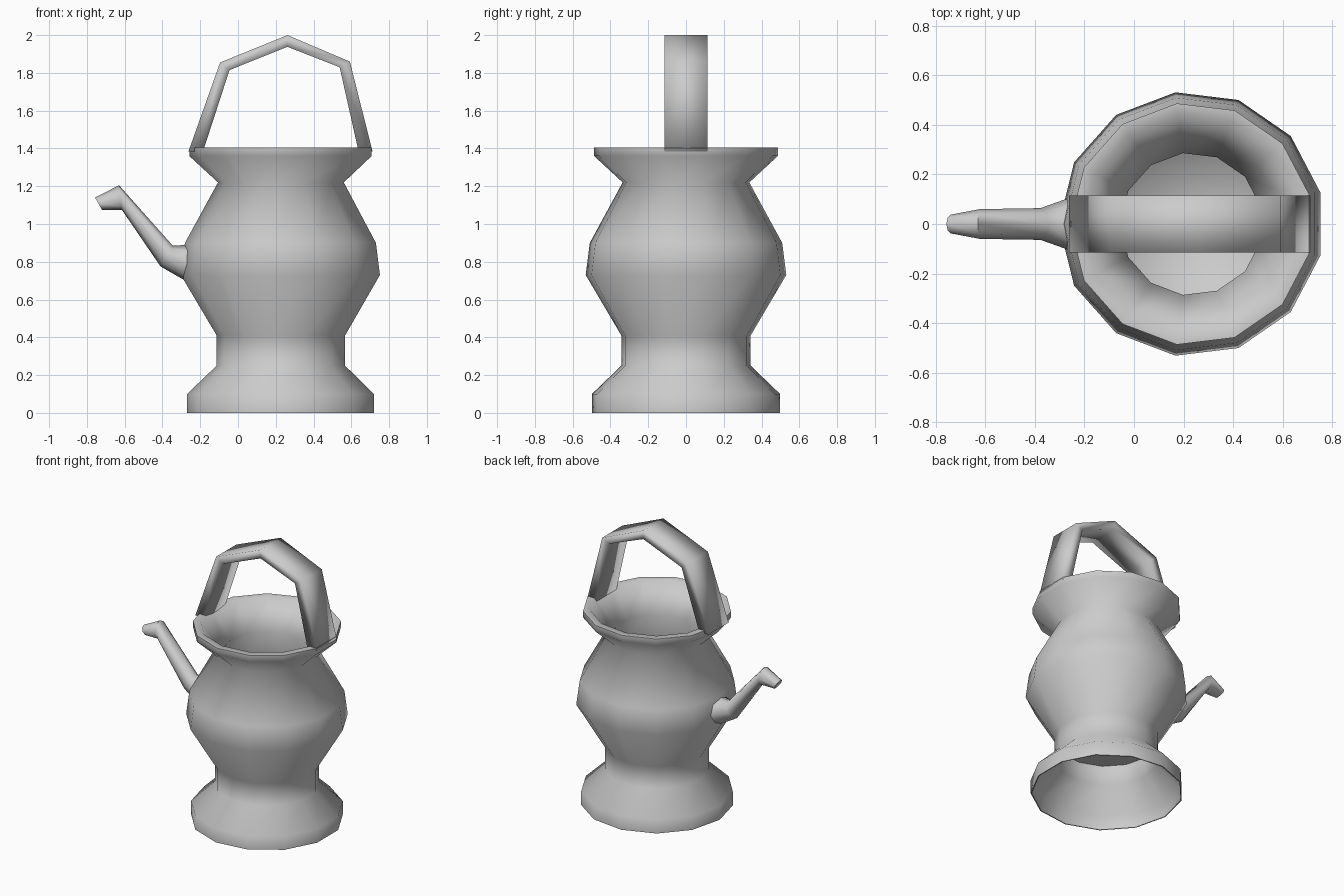
import bpy, bmesh, math
from mathutils import Vector

cube = bpy.data.objects.get("Cube")
if cube:
    bpy.data.objects.remove(cube, do_unlink=True)

grey = bpy.data.materials.new("plain_grey")
grey.use_nodes = True
COLOUR = (0.6, 0.6, 0.6, 1)
grey.diffuse_color = COLOUR
grey.node_tree.nodes["Principled BSDF"].inputs["Base Color"].default_value = COLOUR

CENTRE_X = 0.232
SIDES = 13


def finish(bm, name, angle):
    """Turn a bmesh into a smooth shaded grey object."""
    bmesh.ops.remove_doubles(bm, verts=bm.verts, dist=0.0005)
    bmesh.ops.recalc_face_normals(bm, faces=bm.faces)
    mesh = bpy.data.meshes.new(name)
    bm.to_mesh(mesh)
    bm.free()
    mesh.materials.append(grey)
    obj = bpy.data.objects.new(name, mesh)
    bpy.context.collection.objects.link(obj)
    bpy.ops.object.select_all(action='DESELECT')
    obj.select_set(True)
    bpy.context.view_layer.objects.active = obj
    bpy.ops.object.shade_smooth_by_angle(angle=math.radians(angle))
    return obj


def bridge(bm, rings):
    """Skin consecutive rings of equal length with quads."""
    for a, b in zip(rings, rings[1:]):
        n = len(a)
        for i in range(n):
            j = (i + 1) % n
            bm.faces.new((a[i], a[j], b[j], b[i]))


# Pot: thick-walled lathe, hollow foot below and raised floor inside
profile = [
    (0.335, 0.39), (0.335, 0.25), (0.49, 0.10), (0.495, 0),           # hollow foot
    (0.502, 0), (0.502, 0.10), (0.345, 0.25), (0.345, 0.41),          # foot and stem
    (0.535, 0.73), (0.513, 0.90), (0.338, 1.22), (0.49, 1.36),        # belly and neck
    (0.49, 1.405), (0.44, 1.405), (0.288, 1.22),                      # rim and funnel
    (0.46, 0.89), (0.48, 0.74), (0.29, 0.42),                         # inner wall
]
bm = bmesh.new()
rings = []
for r, z in profile:
    ring = []
    for i in range(SIDES):
        a = math.pi + math.tau * i / SIDES
        ring.append(bm.verts.new((CENTRE_X + r * math.cos(a), r * math.sin(a), z)))
    rings.append(ring)
bridge(bm, rings)
bm.faces.new(rings[0])
bm.faces.new(rings[-1])
finish(bm, "pot_body", 80)

# Handle: flat strap arching over the mouth
outer = [(-0.262, 1.385), (-0.095, 1.855), (0.262, 2.0), (0.592, 1.86), (0.712, 1.385)]
inner = [(-0.185, 1.385), (-0.045, 1.815), (0.262, 1.938), (0.538, 1.83), (0.638, 1.385)]
bm = bmesh.new()
rings = []
for (ox, oz), (ix, iz) in zip(outer, inner):
    rings.append([bm.verts.new(p) for p in (
        (ox, -0.115, oz), (ox, 0.115, oz), (ix, 0.115, iz), (ix, -0.115, iz))])
bridge(bm, rings)
bm.faces.new(rings[0])
bm.faces.new(rings[-1])
finish(bm, "handle", 100)

# Spout: tapering bent tube; each section is top point, bottom point, half width
sections = [
    ((-0.262, 0.89), (-0.262, 0.69), 0.105),
    ((-0.345, 0.885), (-0.41, 0.775), 0.064),
    ((-0.63, 1.205), (-0.615, 1.075), 0.06),
    ((-0.757, 1.14), (-0.72, 1.075), 0.038),
]
bm = bmesh.new()
rings = []
for top, bottom, half in sections:
    t = Vector((top[0], 0, top[1]))
    b = Vector((bottom[0], 0, bottom[1]))
    mid, up = (t + b) / 2, (t - b) / 2
    ring = []
    for i in range(8):
        a = math.tau * i / 8
        ring.append(bm.verts.new(mid + up * math.cos(a) + Vector((0, half * math.sin(a), 0))))
    rings.append(ring)
bridge(bm, rings)
bm.faces.new(rings[0])
bm.faces.new(rings[-1])
finish(bm, "spout", 70)
